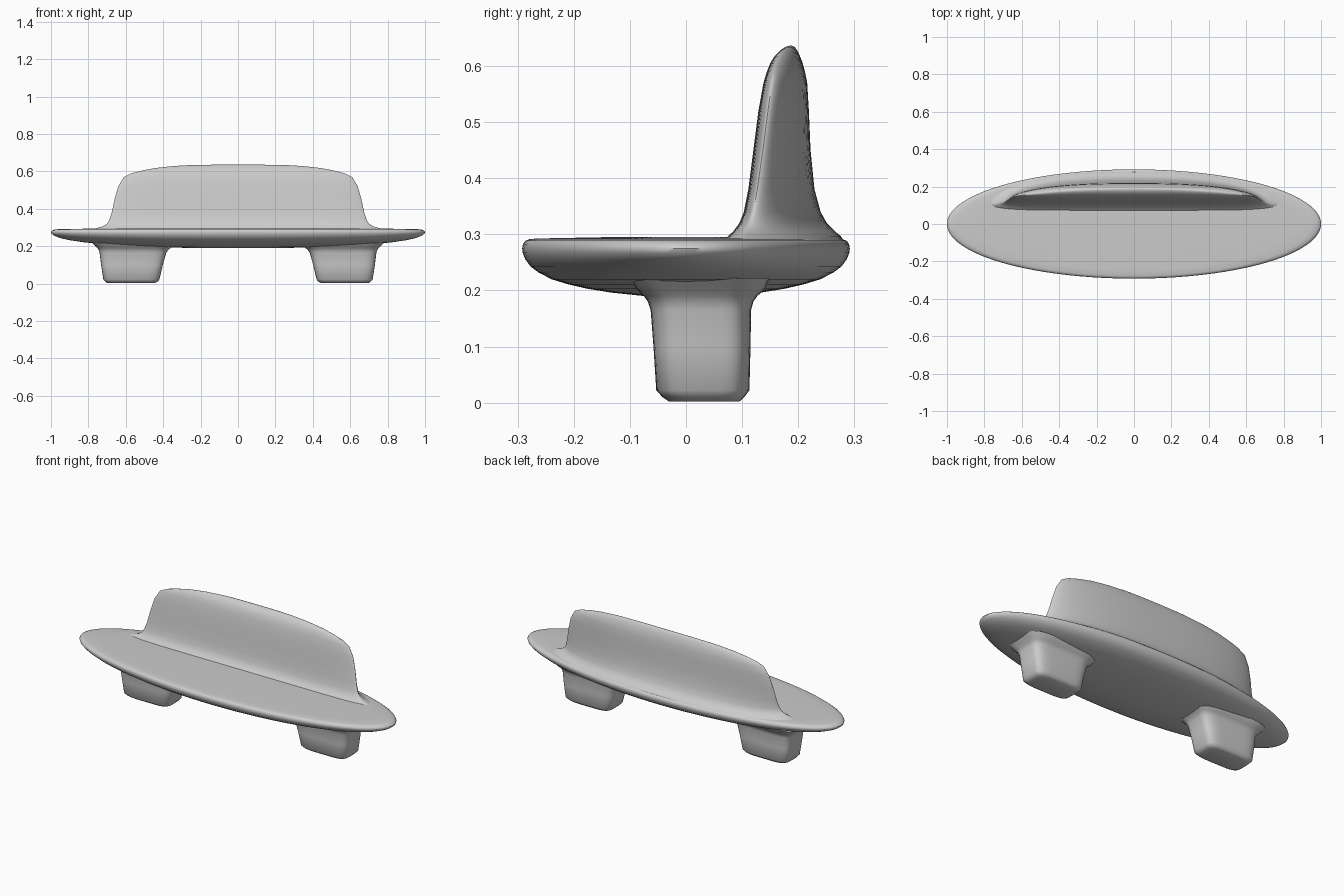
import bpy, bmesh, math

if "Cube" in bpy.data.objects:
    bpy.data.objects.remove(bpy.data.objects["Cube"])


def loft(name, rings, low_tip, high_tip):
    """Skin a stack of rings and close both ends with a fan to a tip point."""
    bm = bmesh.new()
    rows = [[bm.verts.new(p) for p in ring] for ring in rings]
    n = len(rows[0])
    for a, b in zip(rows, rows[1:]):
        for i in range(n):
            j = (i + 1) % n
            bm.faces.new((a[i], a[j], b[j], b[i]))
    for row, tip in ((rows[0], low_tip), (rows[-1], high_tip)):
        t = bm.verts.new(tip)
        for i in range(n):
            bm.faces.new((row[i], row[(i + 1) % n], t))
    bmesh.ops.recalc_face_normals(bm, faces=bm.faces)
    mesh = bpy.data.meshes.new(name)
    bm.to_mesh(mesh)
    bm.free()
    obj = bpy.data.objects.new(name, mesh)
    bpy.context.collection.objects.link(obj)
    bpy.ops.object.select_all(action='DESELECT')
    obj.select_set(True)
    bpy.context.view_layer.objects.active = obj
    bpy.ops.object.shade_smooth_by_angle(angle=math.radians(50))
    return obj


def spow(v, e):
    return math.copysign(abs(v) ** e, v)


def angles(n):
    return [2 * math.pi * i / n for i in range(n)]


# Seat: elliptical dish, (scale, height) from underside to top
seat_profile = [(.25, .19), (.45, .196), (.6, .203), (.72, .211), (.82, .22),
                (.9, .232), (.95, .243), (.982, .256), (.997, .267), (1, .275),
                (.995, .283), (.98, .289), (.95, .292), (.85, .293), (.5, .295)]
seat_rings = [[(s * math.cos(a), .292 * s * math.sin(a), z) for a in angles(112)]
              for s, z in seat_profile]
loft("seat", seat_rings, (0, 0, .189), (0, 0, .295))

# Backrest: straight front, bowed back; (height, half width, front y, end y, back y)
back_levels = [(.286, .79, .066, .105, .282), (.297, .755, .075, .107, .276),
               (.305, .725, .084, .110, .266), (.32, .70, .095, .115, .251),
               (.34, .688, .103, .12, .24), (.38, .675, .111, .127, .229),
               (.45, .66, .12, .137, .222), (.52, .64, .129, .146, .219),
               (.57, .61, .138, .153, .216), (.59, .57, .144, .157, .212),
               (.605, .51, .15, .163, .208), (.618, .44, .158, .170, .203),
               (.628, .35, .168, .176, .198), (.634, .25, .177, .182, .194)]
back_rings = []
for z, w, yf, ye, yb in back_levels:
    ring = []
    for a in angles(96):
        u = math.cos(a)
        if math.sin(a) >= 0:
            y = ye + (yb - ye) * max(0, 1 - abs(u) ** 2.5) ** .6
        else:
            y = ye - (ye - yf) * max(0, 1 - abs(u) ** 6) ** .5
        ring.append((w * u, y, z))
    back_rings.append(ring)
loft("backrest", back_rings, (0, .17, .286), (0, .187, .637))

# Legs: tapered rounded blocks; (height, inner x, outer x, front y, back y)
leg_levels = [(.002, .445, .695, -.03, .095), (.01, .43, .71, -.042, .104),
              (.022, .42, .72, -.053, .113), (.1, .402, .732, -.058, .115),
              (.165, .383, .74, -.063, .116), (.18, .373, .745, -.068, .12),
              (.19, .36, .752, -.075, .127), (.202, .34, .764, -.088, .14),
              (.222, .32, .785, -.1, .15)]
for side, label in ((-1, "left_leg"), (1, "right_leg")):
    rings = []
    for z, xi, xo, yf, yb in leg_levels:
        cx, cy, rx, ry = (xi + xo) / 2, (yf + yb) / 2, (xo - xi) / 2, (yb - yf) / 2
        rings.append([(side * (cx + rx * spow(math.cos(a), .42)),
                       cy + ry * spow(math.sin(a), .42), z) for a in angles(48)])
    loft(label, rings, (side * .57, .033, .01), (side * .56, .03, .222))
